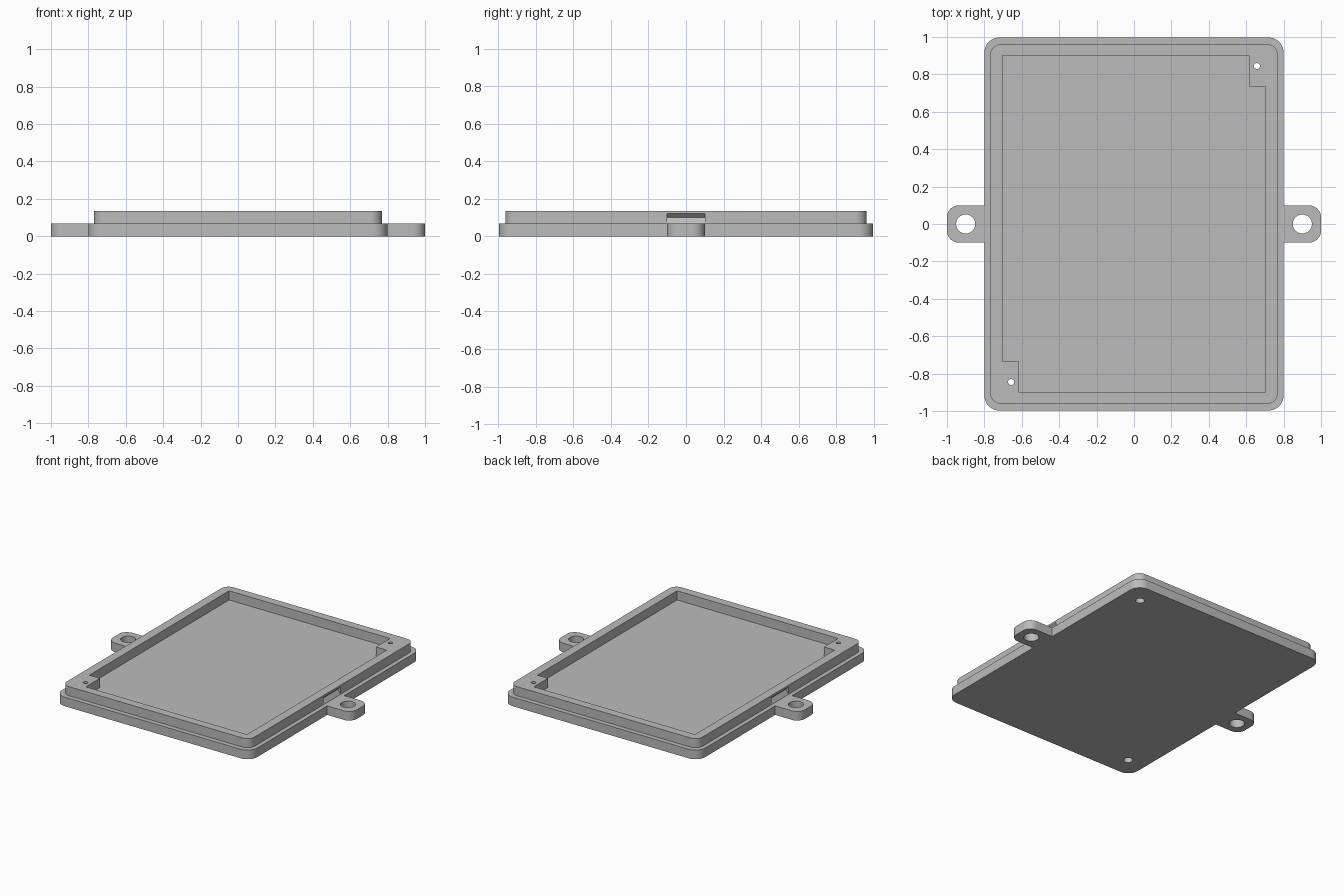
import bpy
import bmesh
from math import cos, sin, pi

cube = bpy.data.objects.get("Cube")
if cube:
    bpy.data.objects.remove(cube, do_unlink=True)

PLATE_TOP, RIM_TOP = 0.067, 0.135

grey = bpy.data.materials.new("light grey plastic")
grey.use_nodes = True
grey.diffuse_color = (0.5, 0.5, 0.5, 1)
grey.node_tree.nodes["Principled BSDF"].inputs["Base Color"].default_value = grey.diffuse_color


def prism(name, base, offset):
    """Closed solid made by sweeping a polygon along an offset."""
    bm = bmesh.new()
    face = bm.faces.new([bm.verts.new(p) for p in base])
    moved = bmesh.ops.extrude_face_region(bm, geom=[face])["geom"]
    bmesh.ops.translate(bm, vec=offset, verts=[v for v in moved if isinstance(v, bmesh.types.BMVert)])
    bmesh.ops.recalc_face_normals(bm, faces=bm.faces)
    mesh = bpy.data.meshes.new(name)
    bm.to_mesh(mesh)
    bm.free()
    mesh.materials.append(grey)
    obj = bpy.data.objects.new(name, mesh)
    bpy.context.collection.objects.link(obj)
    return obj


def slab(name, outline, z0, z1):
    return prism(name, [(x, y, z0) for x, y in outline], (0, 0, z1 - z0))


def arc(cx, cy, r, start, sweep, steps):
    return [(cx + r * cos(start + sweep * i / steps), cy + r * sin(start + sweep * i / steps))
            for i in range(steps + 1)]


def rounded(w, h, r):
    """Rectangle with half sizes w, h and rounded corners."""
    corners = [(1, 1), (-1, 1), (-1, -1), (1, -1)]
    return [p for i, (sx, sy) in enumerate(corners)
            for p in arc(sx * (w - r), sy * (h - r), r, i * pi / 2, pi / 2, 10)]


def bore(x, y, r, z0, z1):
    return slab("bore_cutter", arc(x, y, r, 0, 2 * pi, 40)[:-1], z0, z1)


def cut(obj, cutters):
    for cutter in cutters:
        mod = obj.modifiers.new("cut", "BOOLEAN")
        mod.operation = "DIFFERENCE"
        mod.solver = "EXACT"
        mod.object = cutter
        bpy.context.view_layer.objects.active = obj
        bpy.ops.object.modifier_apply(modifier=mod.name)
        bpy.data.objects.remove(cutter, do_unlink=True)


def finish(obj):
    bpy.ops.object.select_all(action="DESELECT")
    obj.select_set(True)
    bpy.context.view_layer.objects.active = obj
    bpy.ops.object.shade_smooth_by_angle(angle=0.6)


SCREWS = [(0.657, 0.845), (-0.657, -0.845)]

# Base plate with counterbored screw holes underneath
plate = slab("base_plate", rounded(0.8, 0.997, 0.08), 0, PLATE_TOP)
for x, y in SCREWS:
    cut(plate, [bore(x, y, 0.016, -0.1, 0.2), bore(x, y, 0.031, -0.1, 0.04)])
finish(plate)

# Raised rim; the pocket leaves a square screw boss in two opposite corners
rim = slab("raised_rim", rounded(0.769, 0.962, 0.06), PLATE_TOP, RIM_TOP)
half = [(-0.703, 0.9), (0.616, 0.9), (0.616, 0.735), (0.703, 0.735)]
pocket = half + [(-x, -y) for x, y in half]
cut(rim, [slab("pocket_cutter", pocket, 0, 0.3)])
cut(rim, [bore(x, y, 0.016, -0.1, 0.3) for x, y in SCREWS])

# Snap groove in each long side of the rim
groove = [(0.78, 0.132), (0.748, 0.1), (0.769, PLATE_TOP), (0.78, 0.05)]
for side in (1, -1):
    cut(rim, [prism("groove_cutter", [(side * x, -0.1, z) for x, z in groove], (0, 0.2, 0))])
finish(rim)

# Mounting ears with bolt holes
for side, name in ((1, "left_ear"), (-1, "right_ear")):
    outline = [(0.8, -0.1)] + arc(0.935, -0.035, 0.065, -pi / 2, pi / 2, 10)
    outline += arc(0.935, 0.035, 0.065, 0, pi / 2, 10) + [(0.8, 0.1)]
    ear = slab(name, [(side * x, y) for x, y in outline], 0, PLATE_TOP)
    cut(ear, [bore(side * 0.9, 0, 0.051, -0.1, 0.2)])
    finish(ear)
